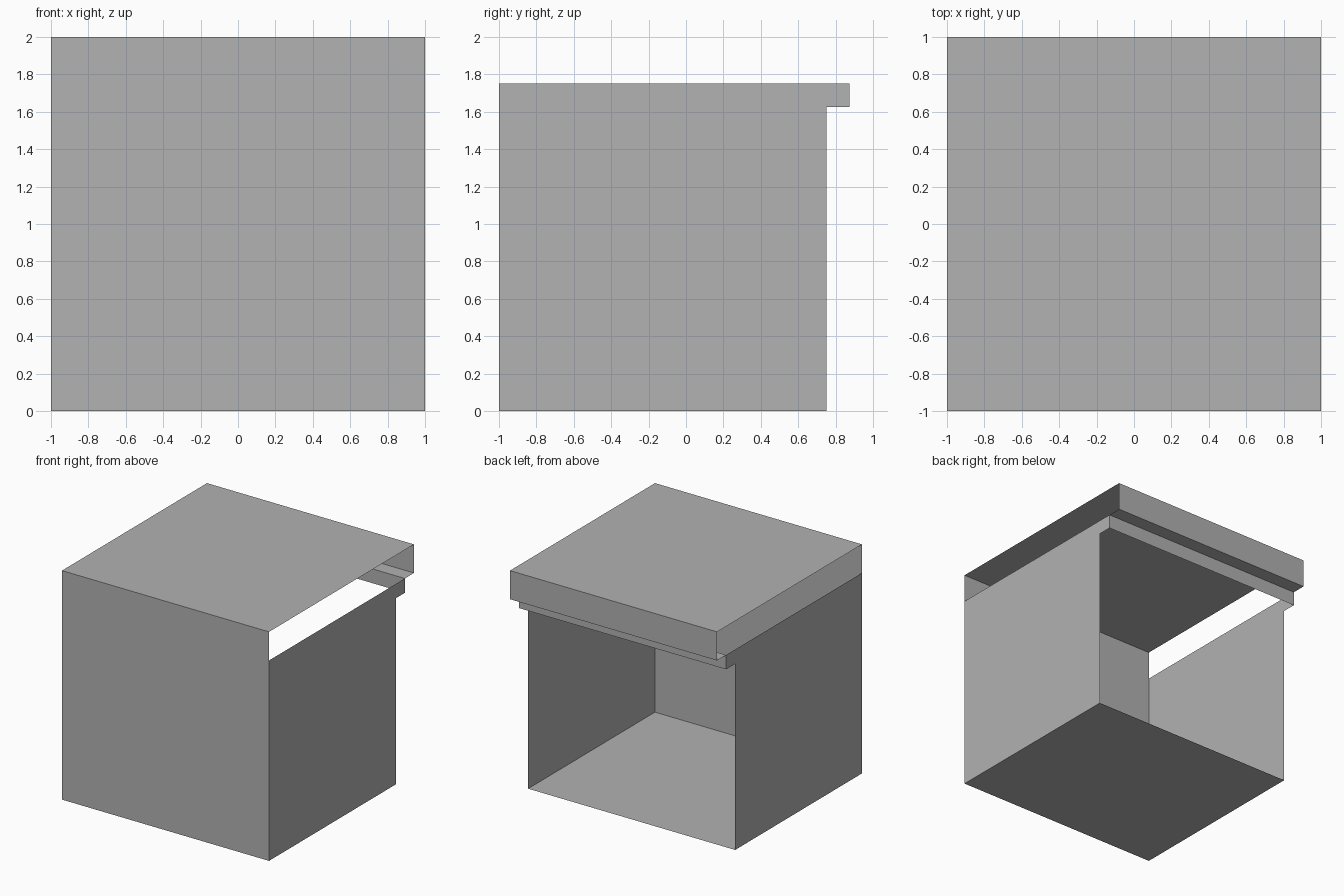
import bpy
import bmesh

cube = bpy.data.objects.get("Cube")
if cube:
    bpy.data.objects.remove(cube, do_unlink=True)

grey = bpy.data.materials.new("plain_grey")
grey.use_nodes = True
color = (0.445, 0.445, 0.445, 1)
grey.diffuse_color = color
grey.node_tree.nodes["Principled BSDF"].inputs["Base Color"].default_value = color


def add_object(name, polygons):
    """Make a thin open sheet from lists of corner points."""
    bm = bmesh.new()
    for corners in polygons:
        bm.faces.new([bm.verts.new(c) for c in corners])
    bmesh.ops.remove_doubles(bm, verts=bm.verts, dist=0.0001)
    mesh = bpy.data.meshes.new(name)
    bm.to_mesh(mesh)
    bm.free()
    mesh.materials.append(grey)
    obj = bpy.data.objects.new(name, mesh)
    bpy.context.collection.objects.link(obj)


def sweep(name, profile):
    """Extrude a (y, z) profile across the full width."""
    add_object(name, [[(-1, *a), (1, *a), (1, *b), (-1, *b)]
                      for a, b in zip(profile, profile[1:])])


# Depth and height of the open back, the lip step and the side walls
BACK, STEP, TAB, WALL = 0.75, 0.875, 1.625, 1.75

# Panels spanning the width
sweep("floor_panel", [(BACK, 0), (-1, 0)])
sweep("front_panel", [(-1, 0), (-1, 2)])
sweep("top_panel", [(-1, 2), (1, 2)])

# Stepped lip hanging from the rear edge of the top
sweep("rear_lip", [(1, 2), (1, WALL), (STEP, WALL), (STEP, TAB)])

# Side walls, stopping short of the top, with a small tab behind
outline = [(-1, 0), (BACK, 0), (BACK, TAB), (STEP, TAB), (STEP, WALL), (-1, WALL)]
add_object("left_wall", [[(1, y, z) for y, z in outline]])
add_object("right_wall", [[(-1, y, z) for y, z in reversed(outline)]])
